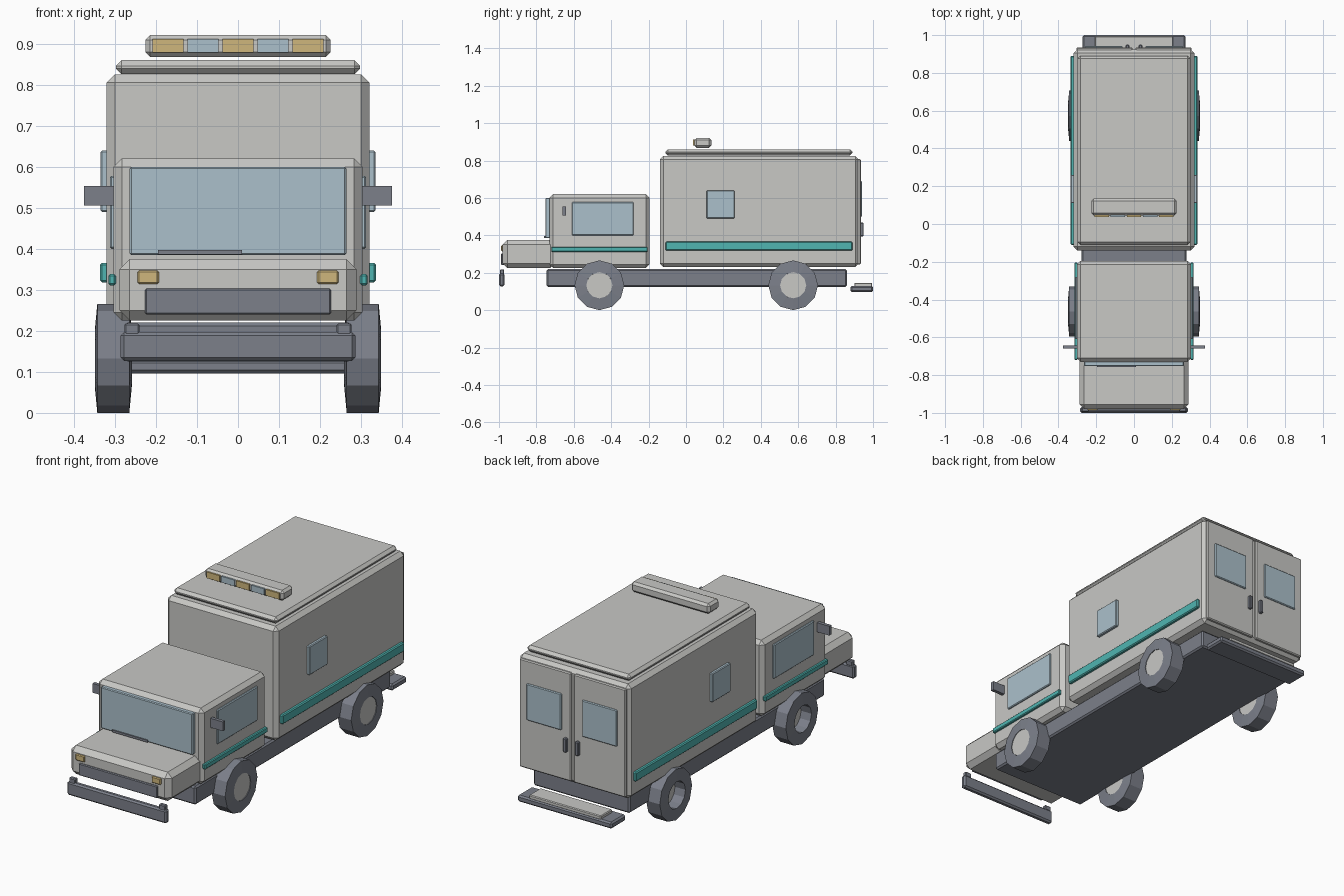
import bpy
import bmesh
from math import cos, sin, pi
from mathutils import Vector

if "Cube" in bpy.data.objects:
    bpy.data.objects.remove(bpy.data.objects["Cube"], do_unlink=True)


def material(name, rgb):
    m = bpy.data.materials.new(name)
    m.use_nodes = True
    m.diffuse_color = (*rgb, 1)
    m.node_tree.nodes["Principled BSDF"].inputs["Base Color"].default_value = (*rgb, 1)
    return m


PAINT = material("light grey paint", (0.58, 0.58, 0.56))
DARK = material("dark slate", (0.20, 0.215, 0.255))
GLASS = material("pale blue glass", (0.41, 0.53, 0.60))
TEAL = material("teal stripe", (0.08, 0.46, 0.44))
AMBER = material("amber lens", (0.62, 0.47, 0.20))


def finish(name, bm, mat):
    bmesh.ops.recalc_face_normals(bm, faces=bm.faces)
    mesh = bpy.data.meshes.new(name)
    bm.to_mesh(mesh)
    bm.free()
    mesh.materials.append(mat)
    obj = bpy.data.objects.new(name, mesh)
    bpy.context.collection.objects.link(obj)
    return obj


def box(name, x, y, z, mat, bevel=0.0):
    """Chamfered box from (low, high) ranges on each axis."""
    bm = bmesh.new()
    bmesh.ops.create_cube(bm, size=1)
    lo, hi = (Vector(c) for c in zip(x, y, z))
    for v in bm.verts:
        v.co = (lo + hi) / 2 + v.co * (hi - lo)
    obj = finish(name, bm, mat)
    if bevel:
        mod = obj.modifiers.new("chamfer", "BEVEL")
        mod.width = bevel
        mod.segments = 1
    return obj


def pair(name, x, y, z, mat, bevel=0.0):
    """The same box on both sides; x is given for the left."""
    box("left_" + name, x, y, z, mat, bevel)
    box("right_" + name, (-x[1], -x[0]), y, z, mat, bevel)


def lathe(name, profile, centre, sides, mat):
    """Closed ring of (radius, x) points turned about the x axis."""
    bm = bmesh.new()
    rings = []
    for i in range(sides):
        a = 2 * pi * i / sides
        rings.append([bm.verts.new(Vector(centre) + Vector((x, r * sin(a), r * cos(a))))
                      for r, x in profile])
    n = len(profile)
    for i in range(sides):
        p, q = rings[i], rings[(i + 1) % sides]
        for j in range(n):
            k = (j + 1) % n
            bm.faces.new((p[j], p[k], q[k], q[j]))
    return finish(name, bm, mat)


def disc(name, radius, x, y, z, sides, mat):
    """Solid drum along the x axis."""
    bm = bmesh.new()
    ends = [[bm.verts.new((e, y + radius * sin(2 * pi * i / sides), z + radius * cos(2 * pi * i / sides)))
             for i in range(sides)] for e in x]
    for end in ends:
        bm.faces.new(end)
    for i in range(sides):
        j = (i + 1) % sides
        bm.faces.new((ends[0][i], ends[0][j], ends[1][j], ends[1][i]))
    return finish(name, bm, mat)


# Main volumes
box("rear_body", (-0.32, 0.32), (-0.14, 0.925), (0.23, 0.825), PAINT, 0.02)
box("roof_cap", (-0.298, 0.298), (-0.11, 0.89), (0.826, 0.86), PAINT, 0.014)
box("cab", (-0.303, 0.303), (-0.73, -0.195), (0.225, 0.62), PAINT, 0.02)
box("hood", (-0.289, 0.289), (-0.98, -0.70), (0.225, 0.375), PAINT, 0.025)
box("chassis", (-0.277, 0.277), (-0.745, 0.86), (0.125, 0.22), DARK, 0.008)

# Cab front
box("windshield", (-0.264, 0.264), (-0.752, -0.725), (0.385, 0.60), GLASS, 0.004)
box("wiper", (-0.195, 0.01), (-0.758, -0.75), (0.386, 0.397), DARK)
box("grille", (-0.227, 0.227), (-0.988, -0.97), (0.24, 0.303), DARK, 0.004)
pair("headlight", (0.193, 0.245), (-0.988, -0.97), (0.314, 0.347), AMBER, 0.004)
box("front_bumper", (-0.286, 0.286), (-1.0, -0.97), (0.127, 0.197), DARK, 0.008)
pair("bumper_tab", (0.24, 0.277), (-0.995, -0.972), (0.19, 0.218), DARK, 0.004)

# Sides
pair("cab_window", (0.298, 0.312), (-0.61, -0.28), (0.40, 0.578), GLASS, 0.004)
pair("body_window", (0.315, 0.335), (0.11, 0.26), (0.49, 0.64), GLASS, 0.004)
pair("cab_stripe", (0.298, 0.316), (-0.72, -0.205), (0.311, 0.338), TEAL, 0.004)
pair("body_stripe", (0.315, 0.336), (-0.11, 0.89), (0.318, 0.366), TEAL, 0.005)
pair("mirror", (0.30, 0.375), (-0.66, -0.642), (0.505, 0.553), DARK)

# Rear doors
pair("rear_door", (0.008, 0.305), (0.915, 0.935), (0.245, 0.808), PAINT, 0.005)
pair("rear_window", (0.06, 0.26), (0.925, 0.942), (0.50, 0.69), GLASS, 0.004)
pair("rear_handle", (0.025, 0.044), (0.93, 0.95), (0.395, 0.468), DARK, 0.004)

# Rear step
box("rear_step", (-0.272, 0.272), (0.88, 1.0), (0.096, 0.13), DARK, 0.008)
box("step_tread", (-0.207, 0.207), (0.90, 0.995), (0.125, 0.146), PAINT, 0.004)

# Roof light bar
box("light_bar", (-0.226, 0.226), (0.045, 0.135), (0.868, 0.921), PAINT, 0.012)
for i in range(5):
    cx = (i - 2) * 0.0855
    box(f"bar_lens_{i + 1}", (cx - 0.038, cx + 0.038), (0.038, 0.06), (0.879, 0.911),
        GLASS if i % 2 else AMBER)

# Wheels
TYRE = [(0.133, -0.039), (0.133, 0.039), (0.07, 0.045), (0.07, -0.045)]
for side, cx in (("left", 0.304), ("right", -0.304)):
    for end, cy in (("front", -0.463), ("rear", 0.573)):
        lathe(f"{side}_{end}_tyre", TYRE, (cx, cy, 0.133), 12, DARK)
        disc(f"{side}_{end}_hub", 0.07, (cx + 0.015, cx + 0.042), cy, 0.133, 16, PAINT)
